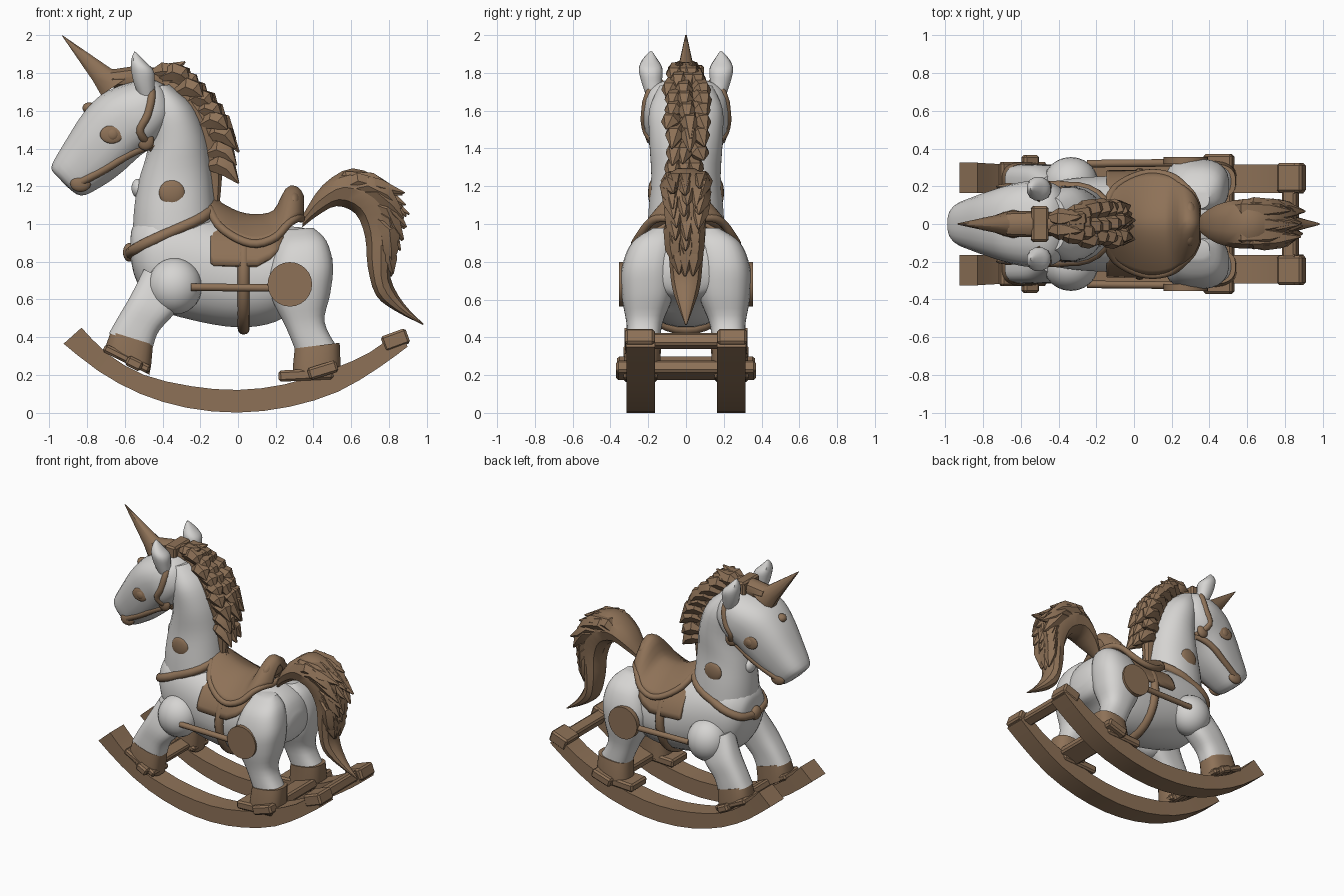
import bpy, bmesh, math, random
from mathutils import Vector, Matrix
from mathutils.bvhtree import BVHTree

random.seed(4)
cube = bpy.data.objects.get("Cube")
if cube:
    bpy.data.objects.remove(cube)
parts, snap_parts = [], []
SIDES = {"near": -1, "far": 1}


def material(name, rgb):
    m = bpy.data.materials.new(name)
    m.use_nodes = True
    m.diffuse_color = (*rgb, 1)
    m.node_tree.nodes["Principled BSDF"].inputs["Base Color"].default_value = (*rgb, 1)
    return m


WHITE = material("painted_white", (0.67, 0.66, 0.645))
BROWN = material("wood_brown", (0.27, 0.167, 0.096))


def finish(name, bm, mat):
    bmesh.ops.recalc_face_normals(bm, faces=bm.faces)
    me = bpy.data.meshes.new(name)
    bm.to_mesh(me)
    bm.free()
    me.materials.append(mat)
    ob = bpy.data.objects.new(name, me)
    bpy.context.collection.objects.link(ob)
    parts.append(ob)
    return ob


def spline(pts, steps):
    """Catmull-Rom resampling of tuples of any length."""
    pts = [Vector(p) for p in pts]
    out = []
    for i in range(len(pts) - 1):
        a, b, c, d = pts[max(i - 1, 0)], pts[i], pts[i + 1], pts[min(i + 2, len(pts) - 1)]
        for k in range(steps):
            t = k / steps
            out.append(0.5 * (2 * b + (c - a) * t + (2 * a - 5 * b + 4 * c - d) * t * t
                              + (3 * b - a - 3 * c + d) * t ** 3))
    return out + [pts[-1]]


def power(v, p):
    return math.copysign(abs(v) ** (2 / p), v)


def loft(name, secs, mat, s=1, n=24, steps=4, p=2.2, box=False):
    """Sections are (edge x, edge z, opposite x, opposite z, half width, y centre)."""
    bm = bmesh.new()
    rings = []
    for sec in spline([tuple(q) + (0,) * (6 - len(q)) for q in secs], steps):
        ax, az, bx, bz, w, yc = sec
        ring = []
        for k in range(4 if box else n):
            a = math.tau * (k + 0.5) / (4 if box else n)
            c, d = (power(f(a), p) for f in (math.cos, math.sin))
            if box:
                c, d = math.copysign(1, c), math.copysign(1, d)
            ring.append(bm.verts.new(((ax + bx) / 2 + c * (ax - bx) / 2, s * yc + d * max(w, 0.004),
                                      (az + bz) / 2 + c * (az - bz) / 2)))
        rings.append(ring)
    for r, q in zip(rings, rings[1:]):
        for k in range(len(r)):
            j = (k + 1) % len(r)
            bm.faces.new((r[k], r[j], q[j], q[k]))
    bm.faces.new(rings[0])
    bm.faces.new(rings[-1])
    return finish(name, bm, mat)


def tubes(name, paths, r, mat, taper=None, cyclic=False, res=4):
    """Round strands along point lists; taper lists a radius factor per point."""
    cu = bpy.data.curves.new(name, 'CURVE')
    cu.dimensions, cu.bevel_depth, cu.bevel_resolution, cu.use_fill_caps = '3D', r, res, True
    for path in paths:
        sp = cu.splines.new('POLY')
        sp.points.add(len(path) - 1)
        sp.use_cyclic_u = cyclic
        for i, q in enumerate(path):
            sp.points[i].co = (*q, 1)
            sp.points[i].radius = taper[i] if taper else 1
    tmp = bpy.data.objects.new(name + "_path", cu)
    me = bpy.data.meshes.new_from_object(tmp)
    bpy.data.objects.remove(tmp)
    bm = bmesh.new()
    bm.from_mesh(me)
    return finish(name, bm, mat)


def ball(name, loc, size, mat):
    bm = bmesh.new()
    bmesh.ops.create_uvsphere(bm, u_segments=24, v_segments=14, radius=1,
                              matrix=Matrix.Translation(loc) @ Matrix.Diagonal((*size, 1)))
    return finish(name, bm, mat)


def disc(name, loc, r, depth, mat):
    bm = bmesh.new()
    bmesh.ops.create_cone(bm, cap_ends=True, segments=24, radius1=r, radius2=r, depth=depth,
                          matrix=Matrix.Translation(loc) @ Matrix.Rotation(math.pi / 2, 4, 'X'))
    return finish(name, bm, mat)


def block(name, loc, size, mat, tilt=0):
    bm = bmesh.new()
    bmesh.ops.create_cube(bm, size=1, matrix=Matrix.Translation(loc)
                          @ Matrix.Rotation(tilt, 4, 'Y') @ Matrix.Diagonal((*size, 1)))
    bmesh.ops.bevel(bm, geom=bm.edges[:], offset=0.012, segments=1, affect='EDGES')
    return finish(name, bm, mat)


def sheet(name, rows, thick, mat):
    bm = bmesh.new()
    vs = [[bm.verts.new(q) for q in row] for row in rows]
    for a, b in zip(vs, vs[1:]):
        for k in range(len(a) - 1):
            bm.faces.new((a[k], a[k + 1], b[k + 1], b[k]))
    ob = finish(name, bm, mat)
    mod = ob.modifiers.new("thickness", 'SOLIDIFY')
    mod.thickness, mod.offset = thick, 0


# Body, neck and head
snap_parts.append(loft("body", [
    (-.57, .93, -.57, .82, .07), (-.55, 1.0, -.54, .7, .15), (-.45, 1.08, -.45, .56, .22),
    (-.25, 1.07, -.25, .49, .25), (0, 1.0, 0, .45, .26), (.2, .99, .2, .48, .27),
    (.35, .98, .35, .58, .26), (.45, .92, .46, .62, .2), (.5, .82, .5, .7, .08)], WHITE))
snap_parts.append(loft("neck", [
    (-.56, .85, -.1, .9, .21), (-.555, 1.05, -.12, 1.08, .2), (-.53, 1.22, -.14, 1.28, .185),
    (-.48, 1.4, -.17, 1.47, .195), (-.48, 1.58, -.24, 1.63, .195), (-.5, 1.72, -.36, 1.74, .14)], WHITE))
snap_parts.append(loft("head", [
    (-.985, 1.28, -.91, 1.2, .05), (-.985, 1.32, -.83, 1.15, .11), (-.91, 1.45, -.72, 1.2, .15),
    (-.82, 1.59, -.62, 1.27, .185), (-.72, 1.69, -.52, 1.36, .215), (-.58, 1.75, -.44, 1.42, .23),
    (-.46, 1.77, -.36, 1.52, .2), (-.38, 1.73, -.31, 1.62, .1)], WHITE, p=2.6))
ball("throat_tuft", (-.53, 0, 1.19), (.035, .05, .05), WHITE)

# Legs, hooves, rockers
for tag, s in SIDES.items():
    snap_parts.append(ball("shoulder_" + tag, (-.335, s * .22, .67), (.145, .135, .15), WHITE))
    snap_parts.append(loft("hind_leg_" + tag, [
        (.25, .97, .40, .98, .05, .13), (.2, .88, .47, .91, .12, .17), (.16, .73, .505, .78, .142, .2),
        (.18, .6, .49, .63, .135, .205), (.25, .46, .46, .48, .095, .22),
        (.3, .34, .53, .34, .085, .225)], WHITE, s, p=2.6))
    loft("fore_leg_" + tag, [
        (-.5, .76, -.24, .64, .085, .18), (-.57, .62, -.34, .52, .095, .215),
        (-.64, .5, -.42, .43, .09, .225), (-.685, .42, -.45, .35, .088, .228)], WHITE, s, p=2.9)
    loft("fore_hoof_" + tag, [(-.675, .43, -.45, .36, .091, .228), (-.7, .36, -.46, .25, .095, .232),
                              (-.7, .32, -.47, .2, .095, .232)], BROWN, s, steps=1, p=2.9)
    loft("hind_hoof_" + tag, [(.3, .34, .54, .37, .093, .225), (.29, .24, .545, .25, .1, .235),
                              (.29, .2, .53, .2, .1, .235)], BROWN, s, steps=1, p=2.6)
    loft("rocker_" + tag, [
        (-.83, .45, -.925, .365, .08, .245), (-.69, .31, -.74, .22, .077, .24),
        (-.5, .2, -.52, .1, .075, .24), (-.25, .14, -.27, .025, .075, .24), (0, .12, 0, 0, .075, .24),
        (.25, .15, .27, .03, .075, .24), (.5, .23, .53, .11, .075, .24),
        (.7, .32, .75, .24, .075, .24), (.85, .43, .9, .35, .077, .24)], BROWN, s, steps=2, box=True)
    block("rocker_end_" + tag, (.835, s * .245, .385), (.14, .155, .085), BROWN, -.35)
    block("fore_foot_plate_" + tag, (-.59, s * .24, .285), (.27, .18, .045), BROWN, .46)
    block("hind_foot_plate_" + tag, (.36, s * .24, .2), (.29, .18, .06), BROWN, -.05)
block("rear_crossbar", (.83, 0, .38), (.08, .4, .07), BROWN, -.35)
block("hind_crossbar", (.45, 0, .225), (.16, .74, .065), BROWN, -.3)
block("fore_crossbar", (-.55, 0, .26), (.09, .73, .055), BROWN, .46)

# Surface finder used to lay trim on the white parts
verts, polys = [], []
for ob in snap_parts:
    base = len(verts)
    verts += [v.co.copy() for v in ob.data.vertices]
    polys += [[base + i for i in f.vertices] for f in ob.data.polygons]
tree = BVHTree.FromPolygons(verts, polys)


def on_side(x, z, s, inset=0.01):
    hit = tree.ray_cast(Vector((x, s, z)), Vector((0, -s, 0)))[0]
    return Vector((x, hit.y - s * inset if hit else 0, z))


# Round trim, eyes, straps and foot rests
for tag, s in SIDES.items():
    ball("neck_disc_" + tag, on_side(-.35, 1.165, s), (.069, .022, .069), BROWN)
    disc("haunch_disc_" + tag, (.275, s * .337, .68), .118, .035, BROWN)
    tubes("foot_rest_" + tag, [[(-.25, s * .32, .665), (.25, s * .325, .66)]], .02, BROWN)
    eye = on_side(-.67, 1.475, s, 0)
    ball("eye_" + tag, eye, (.062, .014, .048), BROWN)
    ball("pupil_" + tag, eye + Vector((.005, s * .005, 0)), (.03, .014, .03), BROWN)
    ball("bit_ring_" + tag, on_side(-.835, 1.215, s), (.055, .025, .045), BROWN)
    ball("bridle_buckle_" + tag, on_side(-.49, 1.44, s), (.045, .025, .05), BROWN)
    for name, pts in {"cheek_strap": [(-.83, 1.225), (-.7, 1.295), (-.57, 1.375), (-.46, 1.42)],
                      "bridle_strap": [(-.45, 1.4), (-.52, 1.49), (-.48, 1.58), (-.46, 1.7),
                                       (-.52, 1.745)]}.items():
        tubes(name + "_" + tag, [[on_side(q.x, q.y, s) for q in spline(pts, 4)]], .023, BROWN)
    # Pointed ears
    loft("ear_" + tag, [(-.52, 1.66, -.44, 1.66, .045, .16), (-.555, 1.75, -.44, 1.74, .055, .18),
                        (-.57, 1.83, -.445, 1.81, .064, .187), (-.565, 1.88, -.49, 1.86, .04, .19),
                        (-.55, 1.915, -.54, 1.91, .006, .185)], WHITE, s, n=12)
ball("brow_spot", (-.79, 0, 1.615), (.035, .035, .03), BROWN)

half = [on_side(q.x, q.y, 1) for q in
        spline([(-.11, 1.1), (-.2, 1.03), (-.35, .96), (-.48, .9), (-.555, .86)], 3)] + [Vector((-.575, 0, .84))]
tubes("breast_collar", [half + [Vector((q.x, -q.y, q.z)) for q in half[-2::-1]]], .03, BROWN)
ball("collar_knot", (-.575, 0, .85), (.035, .05, .05), BROWN)
girth = [(.03, .265 * math.cos(a), .725 + .28 * math.sin(a)) for a in
         (math.tau * k / 32 for k in range(32))]
tubes("girth", [girth], .032, BROWN, cyclic=True)

# Saddle seat and flaps: (x, top, rim height, half width)
rows = []
for x, top, rim, w in spline([(-.15, 1.13, 1.08, .1), (-.1, 1.1, .99, .19), (0, 1.05, .92, .25),
                              (.1, 1.035, .895, .27), (.2, 1.06, .93, .25), (.265, 1.175, 1.0, .2),
                              (.31, 1.18, 1.03, .15), (.335, 1.14, 1.03, .09)], 3):
    rows.append([(x, w * v / 8, top - (top - rim) * abs(v / 8) ** 1.6) for v in range(-8, 9)])
sheet("saddle_seat", rows, .035, BROWN)
tubes("saddle_rim", [[r[0] for r in rows] + [r[-1] for r in reversed(rows)]], .022, BROWN, cyclic=True)
ball("cantle", (.295, 0, 1.115), (.045, .12, .065), BROWN)
rows = []
for x, low in [(-.145, 14), (-.13, 11), (0, 10), (.1, 10), (.17, 18), (.24, 32)]:
    arc = [math.radians(low + (180 - 2 * low) * k / 20) for k in range(21)]
    rows.append([(x, .28 * math.cos(a), .725 + .29 * math.sin(a)) for a in arc])
sheet("saddle_flaps", rows, .022, BROWN)

# Horn and crown piece
loft("horn", [(-.73, 1.68, -.55, 1.8, .075), (-.77, 1.755, -.67, 1.825, .05),
              (-.935, 2.0, -.93, 2.0, .004)], BROWN, n=10, steps=1)
loft("crown_piece", [(-.68, 1.82, -.66, 1.72, .065), (-.55, 1.84, -.55, 1.72, .07),
                     (-.4, 1.83, -.4, 1.7, .06)], BROWN, n=10, steps=1)
block("crown_band", (-.5, 0, 1.79), (.09, .19, .1), BROWN, .05)

# Mane: solid core with overlapping tapered clumps
core = [(-.31, 1.82, -.46, 1.76, .05), (-.24, 1.74, -.36, 1.68, .075), (-.14, 1.63, -.28, 1.56, .09),
        (-.09, 1.5, -.22, 1.44, .085), (-.08, 1.32, -.19, 1.3, .05), (-.09, 1.16, -.18, 1.15, .035),
        (-.1, 1.08, -.16, 1.08, .03)]
loft("mane_core", core, BROWN, n=10, steps=2)
TAPER = [.5, 1.1, 1, .1]
locks = []
for q in spline(core[:-2], 2):
    for side in (-1, 0, 1):
        y = side * q[4] * .85 + random.uniform(-.02, .02)
        k = random.uniform(.6, 1.3)
        a, b = Vector((q[2], y * .6, q[3])), Vector((q[0], y, q[1]))
        locks.append([a.lerp(b, .3), a.lerp(b, .8), b + Vector((.03 * k, y * .1, -.03)),
                      b + Vector((.08 * k, y * .35, -.1 * k))])
locks += [[(-.45, y, 1.8), (-.4, y, 1.81), (-.36, y, 1.81), (-.28, y * 1.3, 1.86)] for y in (-.03, .03)]
tubes("mane_locks", locks, .05, BROWN, TAPER, res=1)

# Tail: curved core with long clumps sweeping along its outer edge
tail = [(.35, 1.06, .34, .98, .04), (.45, 1.21, .42, 1.04, .1), (.61, 1.3, .52, 1.09, .13),
        (.78, 1.22, .62, 1.05, .12), (.85, 1.07, .67, .93, .1), (.83, .88, .685, .77, .09),
        (.81, .72, .73, .62, .075), (.88, .58, .83, .54, .04), (.985, .47, .98, .465, .005)]
loft("tail_core", tail, BROWN, n=10, steps=3)
locks = []
path = spline(tail, 3)
for i in range(4, 13):
    for side in (-1, 0, 1):
        y = side * .6 + random.uniform(-.12, .12)
        pts = []
        for j, out in enumerate((.4, .7, .85, random.uniform(1.0, 1.35))):
            q = path[i + 2 * j]
            pts.append(Vector((q[2], y * q[4], q[3])).lerp(Vector((q[0], y * q[4], q[1])), out))
        locks.append(pts)
tubes("tail_locks", locks, .047, BROWN, TAPER, res=1)

# Soft shading with crisp edges
bpy.ops.object.select_all(action='DESELECT')
for ob in parts:
    ob.select_set(True)
bpy.context.view_layer.objects.active = parts[0]
bpy.ops.object.shade_smooth_by_angle(angle=math.radians(35))
